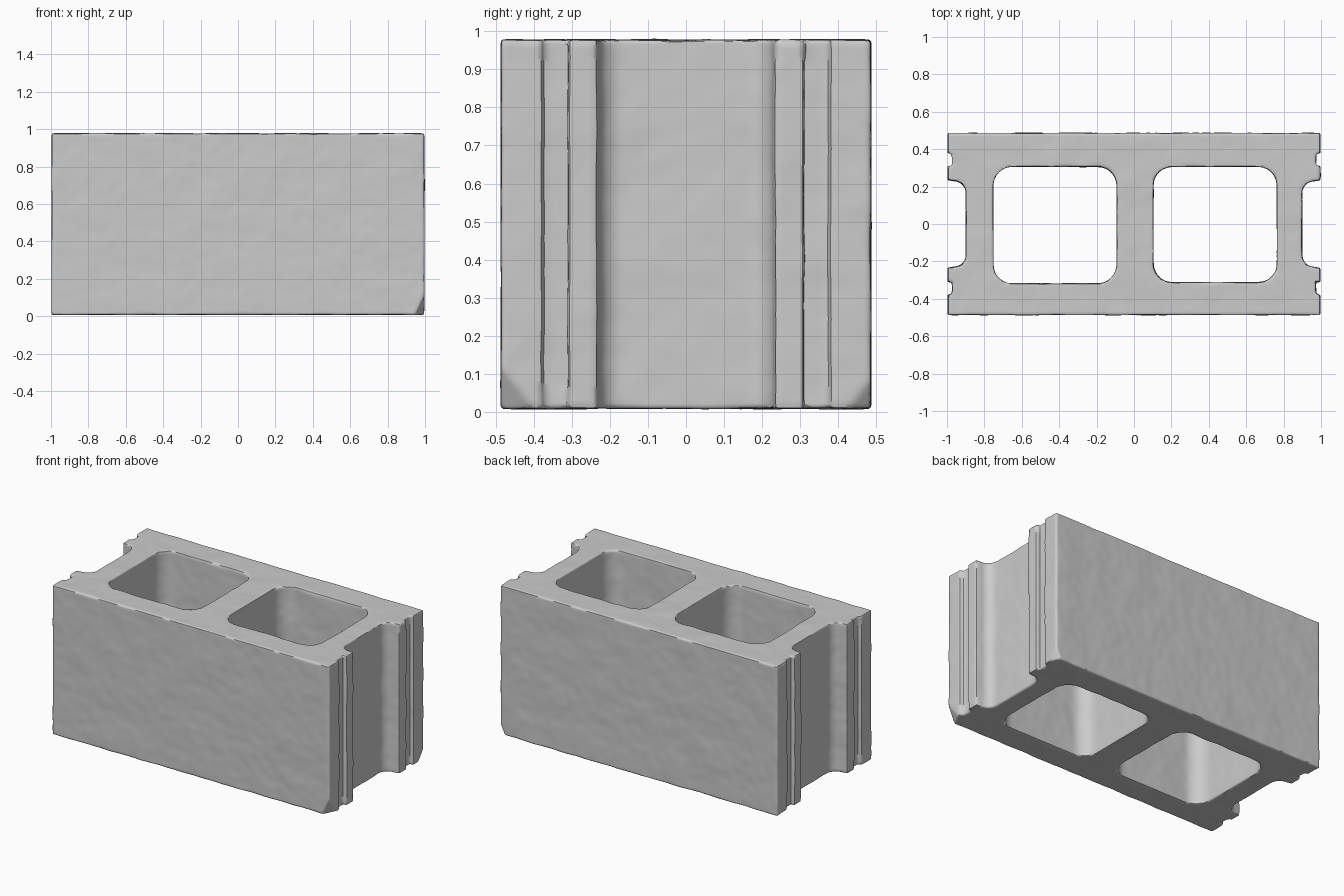
import bpy, bmesh, math
from mathutils import Vector, noise

if "Cube" in bpy.data.objects:
    bpy.data.objects.remove(bpy.data.objects["Cube"])

Z0, Z1 = 0.008, 0.978


def rounded_rect(x0, x1, y0, y1, r, n=8):
    pts = []
    for cx, cy, a in ((x1 - r, y1 - r, 0), (x0 + r, y1 - r, 90),
                      (x0 + r, y0 + r, 180), (x1 - r, y0 + r, 270)):
        for i in range(n + 1):
            t = math.radians(a + 90 * i / n)
            pts.append((cx + r * math.cos(t), cy + r * math.sin(t)))
    return pts


# Quarter of the outline: shell corner, mortar groove, tooth, then end recess fillet
quarter = [(0.996, 0.486), (0.996, 0.382), (0.972, 0.372), (0.972, 0.31),
           (0.996, 0.31), (0.996, 0.236)]
quarter += [(0.962 - 0.064 * math.sin(t), 0.166 + 0.064 * math.cos(t))
            for t in (math.radians(a) for a in range(0, 91, 15))]
right = quarter + [(x, -y) for x, y in reversed(quarter)]
outline = right + [(-x, y) for x, y in reversed(right)]
cores = [rounded_rect(-0.753, -0.092, -0.318, 0.306, 0.1),
         rounded_rect(0.103, 0.765, -0.312, 0.306, 0.1)]

# Extrude the filled profile with its two hollow cores
curve = bpy.data.curves.new("concrete_block", "CURVE")
curve.dimensions = "2D"
curve.fill_mode = "BOTH"
curve.extrude = (Z1 - Z0) / 2
for loop in [outline] + cores:
    s = curve.splines.new("POLY")
    s.points.add(len(loop) - 1)
    for p, (x, y) in zip(s.points, loop):
        p.co = (x, y, 0, 1)
    s.use_cyclic_u = True
block = bpy.data.objects.new("concrete_block", curve)
bpy.context.collection.objects.link(block)
block.location.z = (Z0 + Z1) / 2
bpy.context.view_layer.objects.active = block
block.select_set(True)
bpy.ops.object.convert(target="MESH")
block = bpy.context.object
bpy.ops.object.transform_apply(location=True, rotation=False, scale=False)

bm = bmesh.new()
bm.from_mesh(block.data)
bmesh.ops.remove_doubles(bm, verts=bm.verts, dist=0.0005)
bmesh.ops.recalc_face_normals(bm, faces=bm.faces)
bm.to_mesh(block.data)
bm.free()

# Even dense mesh for the worn surface
block.data.remesh_voxel_size = 0.0125
bpy.ops.object.voxel_remesh()

# Broken lower corners: (corner, cut length along each axis)
chips = [(Vector((0.996, -0.486, Z0)), Vector((0.05, 0.09, 0.11))),
         (Vector((0.996, 0.486, Z0)), Vector((0.035, 0.06, 0.08)))]
edge_wear = block.vertex_groups.new(name="edge_wear")
normals = [v.normal.copy() for v in block.data.vertices]
for v, nrm in zip(block.data.vertices, normals):
    c = v.co.copy()
    near_rim = min(c.z - Z0, Z1 - c.z) < 0.05
    near_corner = abs(c.x) > 0.95 and abs(c.y) > 0.44
    if near_rim or near_corner:
        w = 0.45 + 0.9 * noise.noise(c * 9)
        edge_wear.add([v.index], max(0.1, min(1, w)), "REPLACE")
    # shallow cast-concrete unevenness
    v.co += nrm * (0.003 * noise.noise(c * 6) + 0.0015 * noise.noise(c * 17))
    for corner, cut in chips:
        n = Vector((1 / cut.x, math.copysign(1 / cut.y, corner.y), -1 / cut.z))
        d = (v.co - corner).dot(n) + 1
        if d > 0:
            v.co -= n * (d / n.length_squared)

# Irregularly rounded rims and corners
wear = block.modifiers.new("wear", "SMOOTH")
wear.vertex_group = "edge_wear"
wear.factor = 0.6
wear.iterations = 5
bpy.ops.object.modifier_apply(modifier="wear")
bpy.ops.object.shade_smooth_by_angle(angle=math.radians(50))
